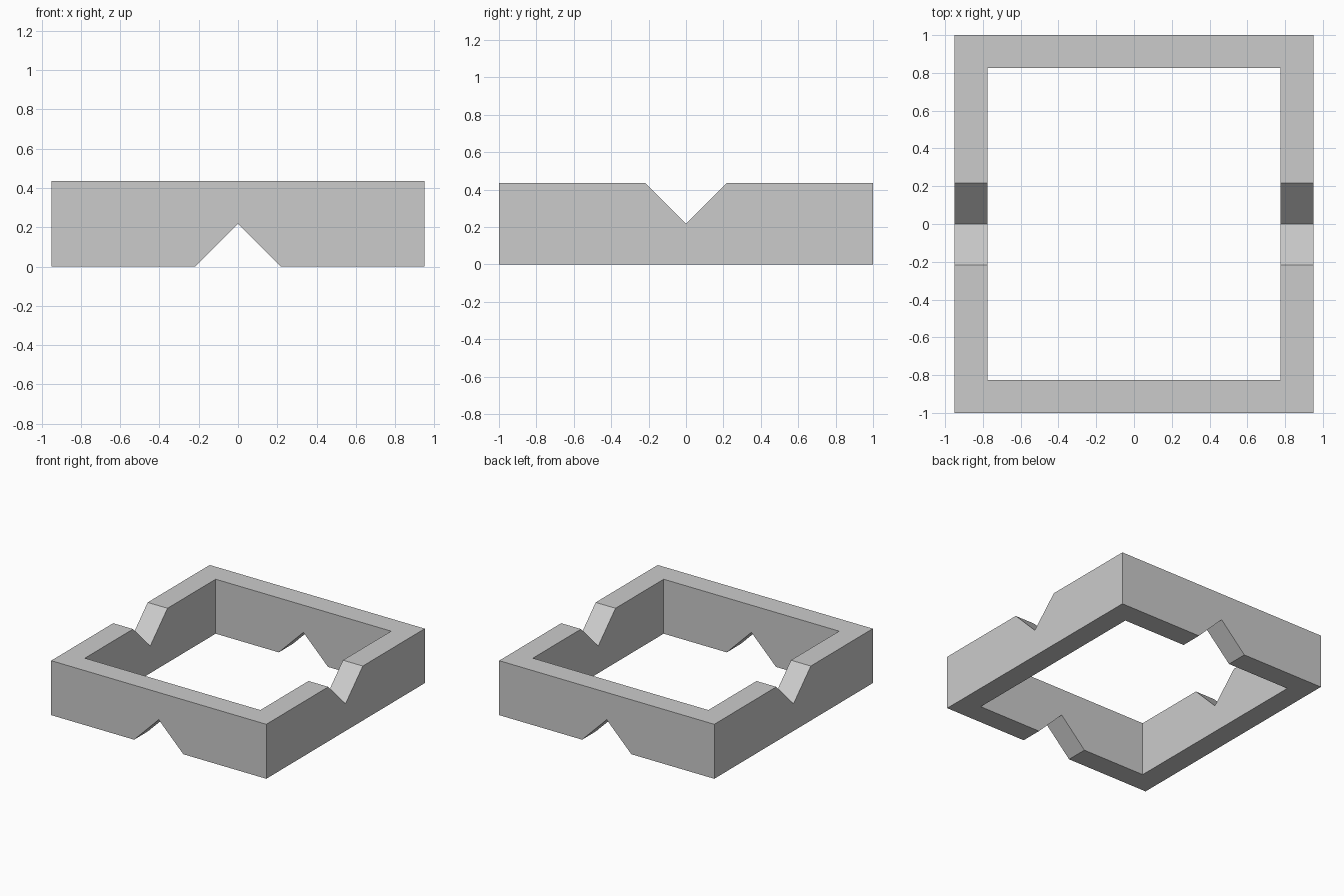
import bpy
import bmesh

if "Cube" in bpy.data.objects:
    bpy.data.objects.remove(bpy.data.objects["Cube"], do_unlink=True)

HALF_X, HALF_Y = 0.95, 1.0
WALL = 0.175
HEIGHT = 0.435
NOTCH = HEIGHT / 2

grey = bpy.data.materials.new("light grey")
grey.use_nodes = True
grey.diffuse_color = (0.6, 0.6, 0.6, 1)
grey.node_tree.nodes["Principled BSDF"].inputs["Base Color"].default_value = (0.6, 0.6, 0.6, 1)


def profile(half, notch_on_top):
    """Wall outline as (along, height), with a V notch in the top or bottom edge."""
    points = [(-half, 0), (-NOTCH, 0), (0, NOTCH), (NOTCH, 0), (half, 0),
              (half, HEIGHT), (-half, HEIGHT)]
    if notch_on_top:
        points = [(u, HEIGHT - z) for u, z in points]
    return points


def add_wall(bm, half, distance, notch_on_top, place):
    """Mitred wall: outer and inner outlines joined along top, bottom and notch."""
    rings = []
    for inset in (0, WALL):
        ring = [bm.verts.new(place(u, distance - inset, z))
                for u, z in profile(half - inset, notch_on_top)]
        bm.faces.new(ring)
        rings.append(ring)
    outer, inner = rings
    count = len(outer)
    for i in range(count):
        j = (i + 1) % count
        # Mitred ends stay open so neighbouring walls join into one shell
        if abs(outer[i].co.z - outer[j].co.z) < HEIGHT * 0.9:
            bm.faces.new((outer[i], outer[j], inner[j], inner[i]))


bm = bmesh.new()
for side in (-1, 1):
    # Front and back walls, notched below
    add_wall(bm, HALF_X, HALF_Y, False, lambda u, d, z: (u, side * d, z))
    # Side walls, notched above
    add_wall(bm, HALF_Y, HALF_X, True, lambda u, d, z: (side * d, u, z))

bmesh.ops.remove_doubles(bm, verts=bm.verts, dist=0.0001)
bmesh.ops.recalc_face_normals(bm, faces=bm.faces)

mesh = bpy.data.meshes.new("notched_frame")
bm.to_mesh(mesh)
bm.free()
mesh.materials.append(grey)
frame = bpy.data.objects.new("notched_frame", mesh)
bpy.context.collection.objects.link(frame)
